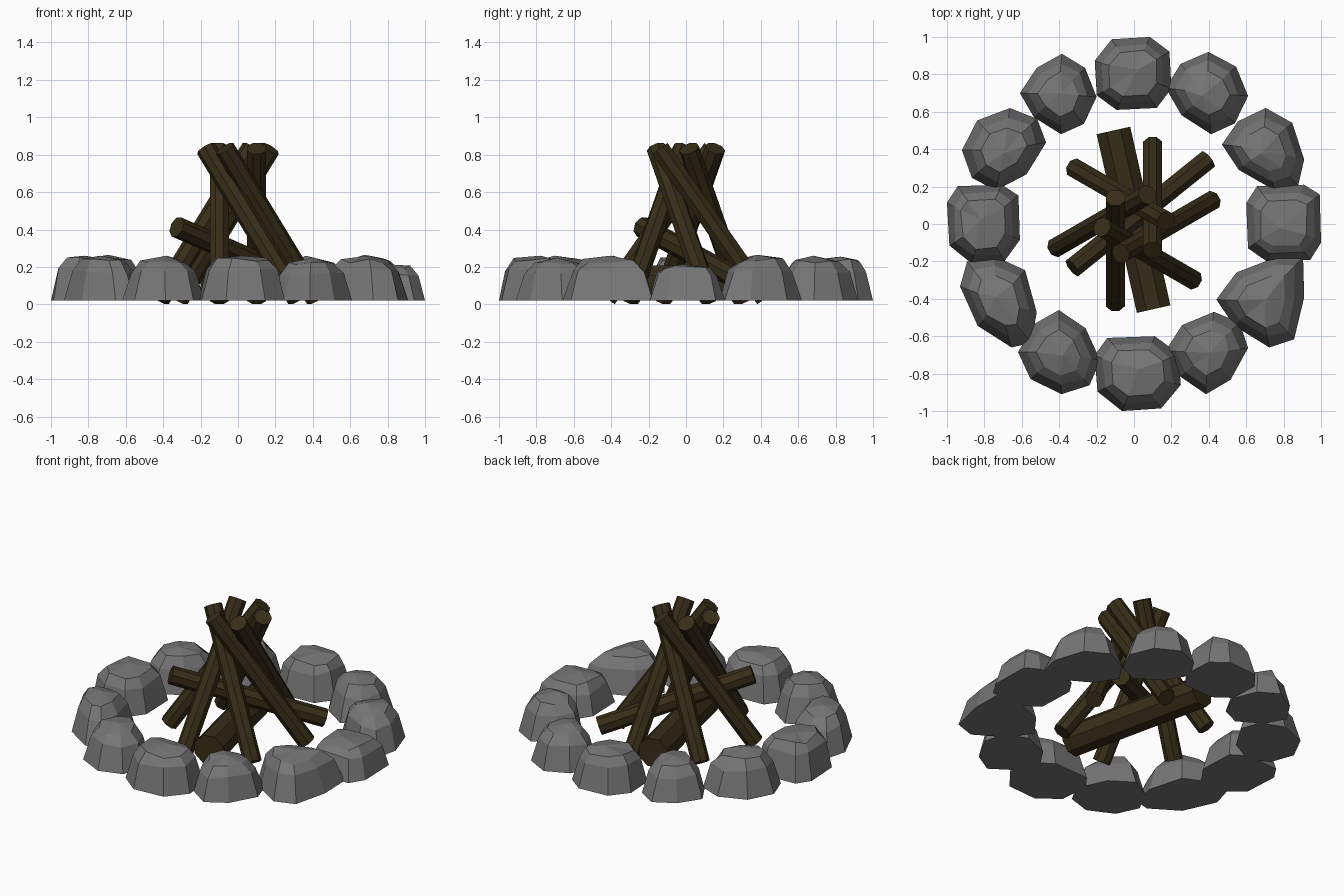
import bpy, bmesh, math, random
from mathutils import Vector, Matrix

if "Cube" in bpy.data.objects:
    bpy.data.objects.remove(bpy.data.objects["Cube"])

random.seed(4)


def material(name, color):
    m = bpy.data.materials.new(name)
    m.diffuse_color = (*color, 1)
    m.use_nodes = True
    m.node_tree.nodes["Principled BSDF"].inputs["Base Color"].default_value = m.diffuse_color
    return m


wood = material("wood", (0.039, 0.026, 0.009))
rock = material("rock", (0.18, 0.18, 0.18))


def loft(name, rings, mat, tip=None):
    """Skin a stack of equal rings, capping the ends (optionally with a fan to a tip)."""
    bm = bmesh.new()
    loops = [[bm.verts.new(p) for p in ring] for ring in rings]
    n = len(loops[0])
    for a, b in zip(loops, loops[1:]):
        for i in range(n):
            j = (i + 1) % n
            bm.faces.new((a[i], a[j], b[j], b[i]))
    bm.faces.new(loops[0][::-1])
    if tip is None:
        bm.faces.new(loops[-1])
    else:
        t = bm.verts.new(tip)
        for i in range(n):
            bm.faces.new((loops[-1][i], loops[-1][(i + 1) % n], t))
    bmesh.ops.recalc_face_normals(bm, faces=bm.faces)
    me = bpy.data.meshes.new(name)
    bm.to_mesh(me)
    bm.free()
    me.materials.append(mat)
    ob = bpy.data.objects.new(name, me)
    bpy.context.collection.objects.link(ob)


def log(name, start, end, half_width):
    """Eight-sided log between two points."""
    start, end = Vector(start), Vector(end)
    q = (end - start).to_track_quat('Z', 'Y')
    r = half_width / math.cos(math.pi / 8)
    angles = [(i + 0.5) * math.pi / 4 for i in range(8)]
    section = [q @ Vector((r * math.cos(a), r * math.sin(a), 0)) for a in angles]
    loft(name, [[c + p for p in section] for c in (start, end)], wood)


def stone(name, boxy, x0, x1, y0, y1, ne, nw, sw, se, h):
    """Boulder whose eight-sided outline touches a box with four cut corners."""
    c = Vector(((x0 + x1) / 2, (y0 + y1) / 2, 0))
    hx, hy = (x1 - x0) / 2, (y1 - y0) / 2
    dist = [hx, ne, hy, nw, hx, sw, hy, se]
    corners = []
    for i in range(8):
        a, b = i * math.pi / 4, (i + 1) * math.pi / 4
        rows = Matrix(((math.cos(a), math.sin(a)), (math.cos(b), math.sin(b))))
        p = rows.inverted() @ Vector((dist[i], dist[(i + 1) % 8]))
        corners.append(Vector((p.x, p.y, 0)))
    # stones at an angle to the axes use the side midpoints, so their outline is turned
    t = 0.12 if boxy else 0.45
    outline = [corners[i].lerp(corners[(i + 1) % 8], t) for i in range(8)]
    profile = ((0.81, 0.72), (0.62, 0.92)) if boxy else ((0.78, 0.66), (0.54, 0.89))
    rings = [[c + p + Vector((0, 0, 0.02)) for p in outline]]
    for scale, z in profile:
        rings.append([c + p * (scale + random.uniform(-0.03, 0.03))
                      + Vector((0, 0, z * h + random.uniform(-0.012, 0.012))) for p in outline])
    tip = c + Vector((random.uniform(-0.03, 0.03), random.uniform(-0.03, 0.03), h))
    loft(name, rings, rock, tip)


# Ring of stones: outline box, corner cut distances, height
STONES = [
    (-.21, .20, .61, 1.0, .22, .21, .22, .22, .255),
    (.17, .61, .48, .92, .21, .21, .18, .22, .26),
    (.47, .91, .18, .62, .21, .20, .17, .27, .265),
    (.60, 1.0, -.20, .21, .245, .24, .23, .24, .215),
    (.44, .91, -.66, -.17, .33, .20, .19, .27, .26),
    (.17, .61, -.91, -.47, .24, .20, .19, .19, .25),
    (-.21, .25, -1.0, -.60, .23, .25, .22, .22, .26),
    (-.62, -.18, -.91, -.46, .19, .20, .21, .24, .26),
    (-.93, -.52, -.66, -.17, .22, .27, .17, .28, .26),
    (-1.0, -.61, -.21, .21, .24, .24, .21, .22, .26),
    (-.92, -.47, .18, .62, .24, .21, .23, .18, .265),
    (-.61, -.20, .48, .91, .20, .18, .18, .21, .25),
]
for i, s in enumerate(STONES):
    stone(f"ring_stone_{i + 1}", i % 3 == 0, *s)

# Six leaning logs crossing near the top
for i in range(6):
    turn = Matrix.Rotation(i * math.pi / 3, 3, 'Z')
    log(f"leaning_log_{i + 1}", turn @ Vector((-0.1, -0.423, 0.03)),
        turn @ Vector((-0.1, 0.14, 0.833)), 0.051)

# Thick log on the ground and a slanted log pushed through the pile
log("ground_log", (0.105, -0.455, 0.115), (-0.11, 0.5, 0.115), 0.092)
log("slanted_log", (0.395, 0.345, 0.1), (-0.328, -0.235, 0.413), 0.053)
